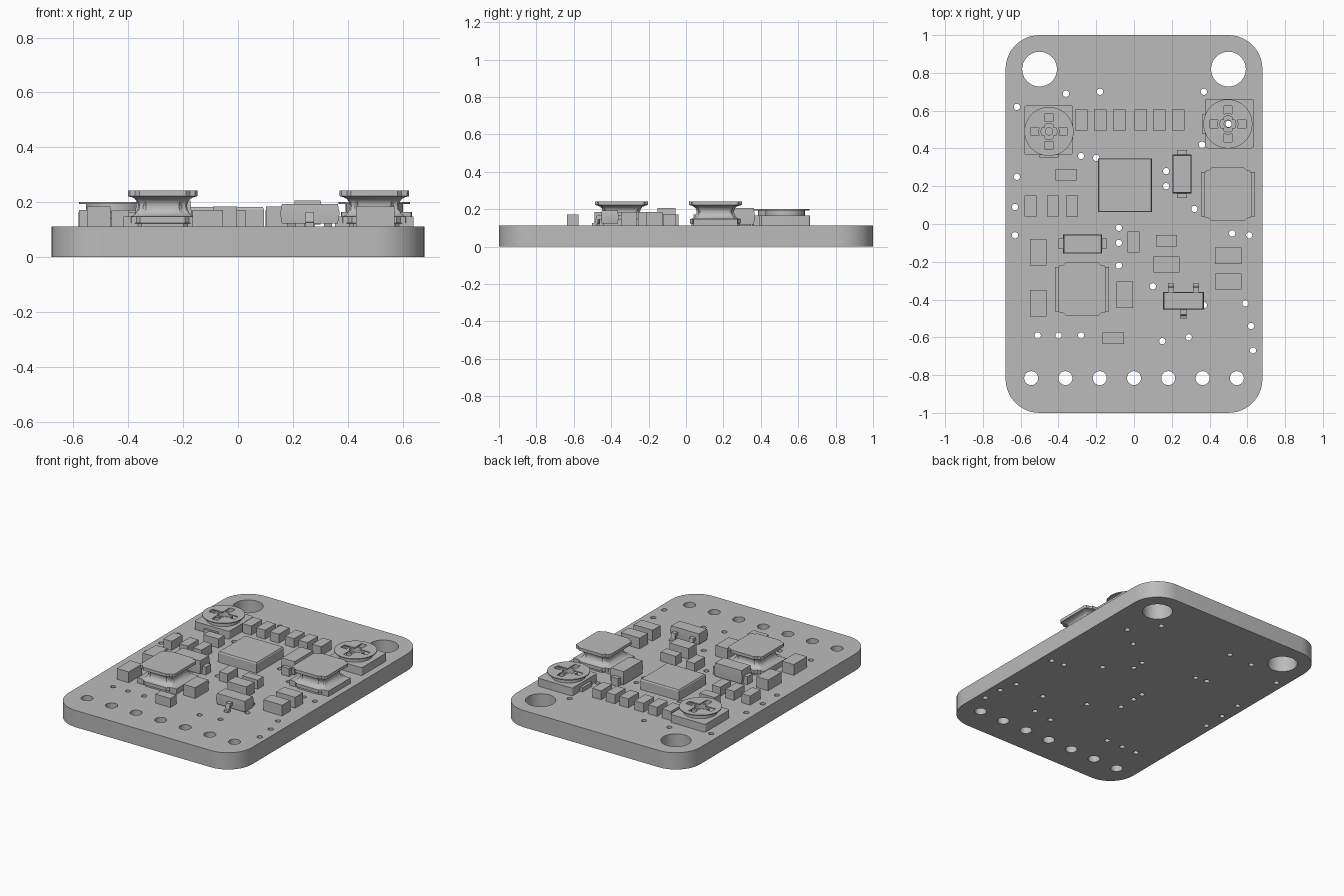
import bpy, bmesh, math
from mathutils import Matrix

old = bpy.data.objects.get("Cube")
if old:
    bpy.data.objects.remove(old, do_unlink=True)

grey = bpy.data.materials.new("plain_grey")
grey.use_nodes = True
COLOUR = (0.5, 0.5, 0.5, 1)
grey.diffuse_color = COLOUR
grey.node_tree.nodes["Principled BSDF"].inputs["Base Color"].default_value = COLOUR

TOP = 0.112   # upper surface of the board
parts = []


def finish(name, bm, matrix):
    bmesh.ops.recalc_face_normals(bm, faces=bm.faces)
    mesh = bpy.data.meshes.new(name)
    bm.to_mesh(mesh)
    bm.free()
    mesh.transform(matrix)
    mesh.materials.append(grey)
    ob = bpy.data.objects.new(name, mesh)
    bpy.context.collection.objects.link(ob)
    parts.append(ob)
    return ob


# Outlines
def circle(x, y, r, n=24):
    return [(x + r * math.cos(math.tau * i / n), y + r * math.sin(math.tau * i / n))
            for i in range(n)]


def rect(w, d):
    return [(-w / 2, -d / 2), (w / 2, -d / 2), (w / 2, d / 2), (-w / 2, d / 2)]


def rounded(w, d, r, n=10):
    pts = []
    for k, (sx, sy) in enumerate([(1, 1), (-1, 1), (-1, -1), (1, -1)]):
        for i in range(n + 1):
            a = math.pi / 2 * (k + i / n)
            pts.append((sx * (w / 2 - r) + r * math.cos(a), sy * (d / 2 - r) + r * math.sin(a)))
    return pts


def four_way(quarter):
    """Mirror a first-quadrant point run, listed counter-clockwise, to all quadrants."""
    flip = quarter[::-1]
    return (quarter + [(-x, y) for x, y in flip]
            + [(-x, -y) for x, y in quarter] + [(x, -y) for x, y in flip])


# Solids
def slab(name, loops, z0, z1, matrix=Matrix()):
    """Plate with an outer loop and any number of holes."""
    bm = bmesh.new()
    rims = ([], [])
    for loop in loops:
        rings = [[bm.verts.new((x, y, z)) for x, y in loop] for z in (z0, z1)]
        n = len(loop)
        for ring, rim in zip(rings, rims):
            rim += [bm.edges.new((ring[i], ring[(i + 1) % n])) for i in range(n)]
        for i in range(n):
            j = (i + 1) % n
            bm.faces.new((rings[0][i], rings[0][j], rings[1][j], rings[1][i]))
    for rim in rims:
        bmesh.ops.triangle_fill(bm, edges=rim, use_beauty=True, normal=(0, 0, 1))
    return finish(name, bm, matrix)


def loft(name, outline, levels, x=0, y=0):
    """Stack of scaled outlines; each level is (height, scale)."""
    bm = bmesh.new()
    rings = [[bm.verts.new((px * s, py * s, z)) for px, py in outline] for z, s in levels]
    n = len(outline)
    for a, b in zip(rings, rings[1:]):
        for i in range(n):
            j = (i + 1) % n
            bm.faces.new((a[i], a[j], b[j], b[i]))
    bm.faces.new(rings[0][::-1])
    bm.faces.new(rings[-1])
    return finish(name, bm, Matrix.Translation((x, y, 0)))


def box(name, x, y, w, d, top, bottom=TOP):
    return loft(name, rect(w, d), [(bottom, 1), (top, 1)], x, y)


# Board with mounting holes, header holes and vias
vias = [(-.36, .69), (-.18, .7), (-.62, .62), (.37, .7), (-.62, .25), (-.63, .09),
        (-.63, -.06), (-.28, .36), (-.2, .35), (.17, .28), (.17, .2), (.32, .08),
        (-.08, -.02), (-.08, -.1), (-.08, -.22), (.1, -.33), (.52, -.05), (.61, -.06),
        (.59, -.42), (.62, -.54), (.63, -.67), (.29, -.6), (.15, -.62), (-.51, -.59),
        (-.4, -.59), (-.28, -.59), (.36, .42), (.37, -.43), (.5, .53)]
holes = [circle(s * .5, .82, .092, 40) for s in (-1, 1)]
holes += [circle(.1815 * i, -.816, .037) for i in range(-3, 4)]
holes += [circle(x, y, .017, 12) for x, y in vias]
slab("circuit_board", [rounded(1.36, 2, .18)] + holes, 0, TOP)

# Small chip components: across and upright
for x in (-.28, -.178, -.077, .035, .134, .235):
    box("row_chip", x, .55, .066, .112, .172)
for x in (-.548, -.43, -.328):
    box("left_chip", x, .095, .062, .112, .172)
box("middle_chip", -.003, -.095, .062, .112, .172)
for x, y in [(-.36, .26), (-.11, -.605), (.172, -.088)]:
    box("small_chip", x, y, .112, .062, .172)

# Larger chip components
for x, y in [(-.508, -.15), (-.508, -.42), (-.048, -.375)]:
    box("upright_large_chip", x, y, .087, .14, .184)
for x, y in [(.172, -.215), (.5, -.168), (.5, -.305)]:
    box("cross_large_chip", x, y, .14, .085, .184)

# Main square chip
loft("main_chip", rect(.285, .285), [(TOP, 1), (.174, 1), (.182, .97)], -.048, .205)


# Diodes: moulded body with a metal tab at each end
def diode(x, y, along_x):
    size = (lambda a, b: (a, b)) if along_x else (lambda a, b: (b, a))
    loft("diode_body", rect(*size(.206, .1)),
         [(.118, .95), (.16, 1), (.206, .95)], x, y)
    for s in (-1, 1):
        dx, dy = size(s * .11, 0)
        box("diode_tab", x + dx, y + dy, *size(.034, .055), .165)


diode(-.272, -.105, True)
diode(.254, .265, False)

# Three-lead transistor
loft("transistor_body", rect(.217, .092), [(.122, .94), (.16, 1), (.193, .94)], .262, -.407)
lead = [(.03, .145), (.062, .145), (.07, TOP), (.095, TOP), (.095, .126),
        (.08, .128), (.072, .165), (.03, .165)]
for x, side in [(.196, 1), (.328, 1), (.262, -1)]:
    turn = Matrix(((0, 0, 1, x), (1, 0, 0, -.407), (0, 1, 0, 0), (0, 0, 0, 1)))
    slab("transistor_lead", [[(side * a, b) for a, b in lead]], -.015, .015, turn)

# Inductors: flanged core with a curved waist and two end terminals
flange = four_way([(.127, .112), (.119, .124), (.1, .127), (.085, .142)])
core = [(TOP, .9), (.122, .9), (.125, .96), (.147, .96), (.15, .86), (.158, .78),
        (.172, .72), (.188, .7), (.202, .73), (.213, .8), (.219, .9), (.222, 1), (.242, 1)]
for x, y in [(-.275, -.345), (.497, .157)]:
    loft("inductor_core", flange, core, x, y)
    for s in (-1, 1):
        box("inductor_terminal", x + s * .122, y, .042, .235, .148)

# Trimmers: square base, hollow rivet and a thin disc with a cross slot
cross = four_way([(.095, .021), (.021, .021), (.021, .095)])
for x, y, bx, by, tab_x, tab_y in [(-.45, .49, -.452, .497, 0, -1), (.497, .53, .505, .532, -1, 0)]:
    place = Matrix.Translation((x, y, 0))
    base = [(px + bx - x, py + by - y) for px, py in rounded(.258, .262, .012, 3)]
    slab("trimmer_base", [base, circle(0, 0, .02, 16)], TOP, .165, place)
    slab("trimmer_rivet", [circle(0, 0, .056), circle(0, 0, .042)], .165, .197, place)
    slab("trimmer_collar", [circle(0, 0, .105, 32), circle(0, 0, .097, 32)], .165, .194, place)
    slab("trimmer_disc", [circle(0, 0, .13, 40), cross], .194, .2, place)
    # Solder tabs: one wide on the near edge, two narrow on the far edge
    box("trimmer_tab", x + tab_x * .127, y + tab_y * .127,
        .1 if tab_y else .022, .1 if tab_x else .022, .14)

# Smooth the curved walls, keep corners sharp
bpy.ops.object.select_all(action="DESELECT")
for ob in parts:
    ob.select_set(True)
bpy.context.view_layer.objects.active = parts[0]
bpy.ops.object.shade_smooth_by_angle(angle=math.radians(28))
